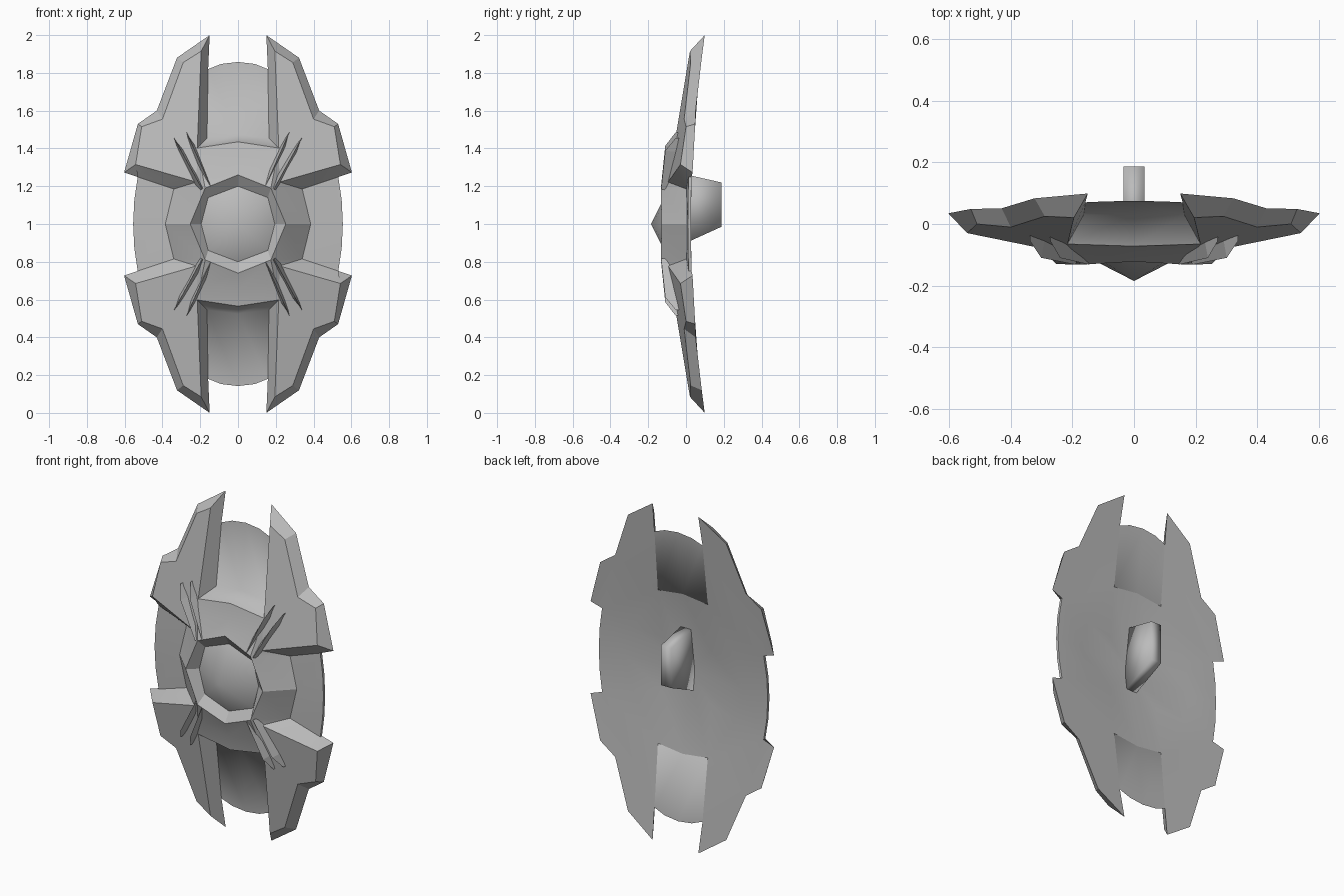
import bpy, bmesh, math
from mathutils import Vector

cube = bpy.data.objects.get("Cube")
if cube:
    bpy.data.objects.remove(cube, do_unlink=True)

steel = bpy.data.materials.new("steel_grey")
steel.use_nodes = True
GREY = (0.5, 0.5, 0.5, 1)
steel.diffuse_color = GREY
steel.node_tree.nodes["Principled BSDF"].inputs["Base Color"].default_value = GREY
MID = 1.0  # height of the centre; all parts are measured from it
QUARTERS = [(1, 1), (-1, 1), (1, -1), (-1, -1)]


def back(x, z, off=0.0):
    """Point on the gently bowed back surface."""
    return (x, 0.01 + 0.088 * z * z + 0.05 * x * x + off, z)


def wing_front(x, z, off=0.0):
    """Point on the flat, leaning front plane of a wing."""
    return (x, -0.1675 + 0.154 * x + 0.173 * z + off, z)


def loft(a, b):
    n = len(a)
    sides = [[a[i], a[(i + 1) % n], b[(i + 1) % n], b[i]] for i in range(n)]
    return [a[::-1], b] + sides


def build(name, faces, angle, mirrors=QUARTERS):
    """Make an object from polygons, repeated in the given mirrored quarters."""
    bm = bmesh.new()
    for sx, sz in mirrors:
        for f in faces:
            pts = [(x * sx, y, z * sz + MID) for x, y, z in f]
            if sx * sz < 0:
                pts.reverse()
            bm.faces.new([bm.verts.new(p) for p in pts])
    bmesh.ops.remove_doubles(bm, verts=bm.verts, dist=0.0005)
    bmesh.ops.recalc_face_normals(bm, faces=bm.faces)
    me = bpy.data.meshes.new(name)
    bm.to_mesh(me)
    bm.free()
    ob = bpy.data.objects.new(name, me)
    bpy.context.collection.objects.link(ob)
    me.materials.append(steel)
    bpy.ops.object.select_all(action='DESELECT')
    ob.select_set(True)
    bpy.context.view_layer.objects.active = ob
    bpy.ops.object.shade_smooth_by_angle(angle=math.radians(angle))


# Key points of one quarter: hub, ring, sloping plate, side flank
hub = [(0, -0.085, 0.2), (0.158, -0.085, 0.14), (0.195, -0.085, 0)]
ring = [(0, -0.122, 0.26), (0.174, -0.132, 0.19), (0.253, -0.13, 0)]
crease = [(0, -0.085, 0.35), (0.155, -0.09, 0.315)]
plate = [(0, -0.072, 0.435), (0.216, -0.065, 0.402)]
ledge = [back(0, 0.475), back(0.164, 0.455)]
flank_pts = [(0.34, 0.185), (0.385, 0)]
flank = [back(*p, -0.016) for p in flank_pts]
flank_back = [back(*p) for p in flank_pts]
gap_rim = [back(0, 0.858), back(0.158, 0.82)]
centre = (0, -0.035, 0)
inner = (0.16, -0.01, 0.16)

# Wing outline, front and back, from the tip round to the lower inner corner
front = [wing_front(*p) for p in [
    (0.195, 0.915), (0.29, 0.855), (0.40, 0.555), (0.51, 0.515),
    (0.542, 0.315), (0.455, 0.29), (0.22, 0.222)]]
rear = [back(*p) for p in [
    (0.15, 1.0), (0.323, 0.88), (0.43, 0.60), (0.53, 0.53), (0.603, 0.273)]]

# Side panel edge of the oval disc, from the wing down to the middle
rim_pts = [(0.531, 0.249), (0.549, 0.127), (0.555, 0)]
rim = [back(*p, -0.016) for p in rim_pts]
rim_back = [back(*p) for p in rim_pts]

# Shield body: wings, ring, plates, flanks, disc sides and back in one shell
wing = [front + [plate[1]], [plate[1], front[6], ring[1]]]
wing += [[front[i], front[i + 1], rear[i + 1], rear[i]] for i in range(4)]
wing += [
    [front[4], front[5], rim[0], rim_back[0], rear[4]],
    [front[5], front[6], flank[0], rim[0]],
    [plate[1], front[0], rear[0], gap_rim[1], ledge[1]],
    rear + [rim_back[0], flank_back[0], inner, ledge[1], gap_rim[1]],
]
middle = [
    [hub[0], ring[0], ring[1], hub[1]], [hub[1], ring[1], ring[2], hub[2]],
    [ring[0], crease[0], crease[1], ring[1]],
    [crease[0], plate[0], plate[1], crease[1]],
    [ring[1], crease[1], plate[1]],
    [ring[1], front[6], flank[0]],
    [ring[1], flank[0], flank[1], ring[2]],
    [centre, ledge[0], ledge[1], inner],
    [centre, inner, flank_back[0], flank_back[1]],
]
disc_side = [[flank[0], rim[0], rim[1], rim[2], flank[1]],
             [flank_back[0], rim_back[0], rim_back[1], rim_back[2], flank_back[1]]]
disc_side += [[rim[i], rim[i + 1], rim_back[i + 1], rim_back[i]] for i in range(2)]
build("shield_body", wing + middle + disc_side, 20)

# Smooth scooped panels between the wing pairs
rim_mid = back(0.09, 0.847)
scoop = [[plate[0], ledge[0], ledge[1], plate[1]],
         [ledge[0], gap_rim[0], rim_mid, gap_rim[1], ledge[1]]]
build("upper_scoop", scoop, 100, QUARTERS[:2])
build("lower_scoop", scoop, 100, QUARTERS[2:])

# Pointed hub
apex = (0, -0.185, 0)
build("hub_boss", [[apex, hub[0], hub[1]], [apex, hub[1], hub[2]]], 40)


# Paired fins running out from each ring corner
def fin(start, tip, half):
    s, t = Vector(start), Vector(tip)
    side = (t - s).orthogonal().normalized() * half

    def section(k, y, w):
        p = s.lerp(t, k)
        base = [wing_front(*(p + side * d), 0.02) for d in (w, -w)]
        return [base[0], (p.x, y, p.y), base[1]]
    secs = [section(0, -0.132, 1.2), section(0.75, -0.11, 0.75), section(1, -0.055, 0.05)]
    return loft(secs[0], secs[1]) + loft(secs[1], secs[2])


fins = fin((0.19, 0.185), (0.338, 0.455), 0.02) + fin((0.145, 0.2), (0.272, 0.485), 0.02)
for sx, sz in QUARTERS:
    label = ("upper_" if sz > 0 else "lower_") + ("left" if sx > 0 else "right")
    build(label + "_fins", fins, 20, [(sx, sz)])

# Rear grip
grip = [(-0.035, 0.27), (0.187, 0.22), (0.187, -0.015), (-0.035, -0.116)]
build("rear_grip", loft([(-0.034, y, z) for y, z in grip],
                        [(0.034, y, z) for y, z in grip]), 100, [(1, 1)])
